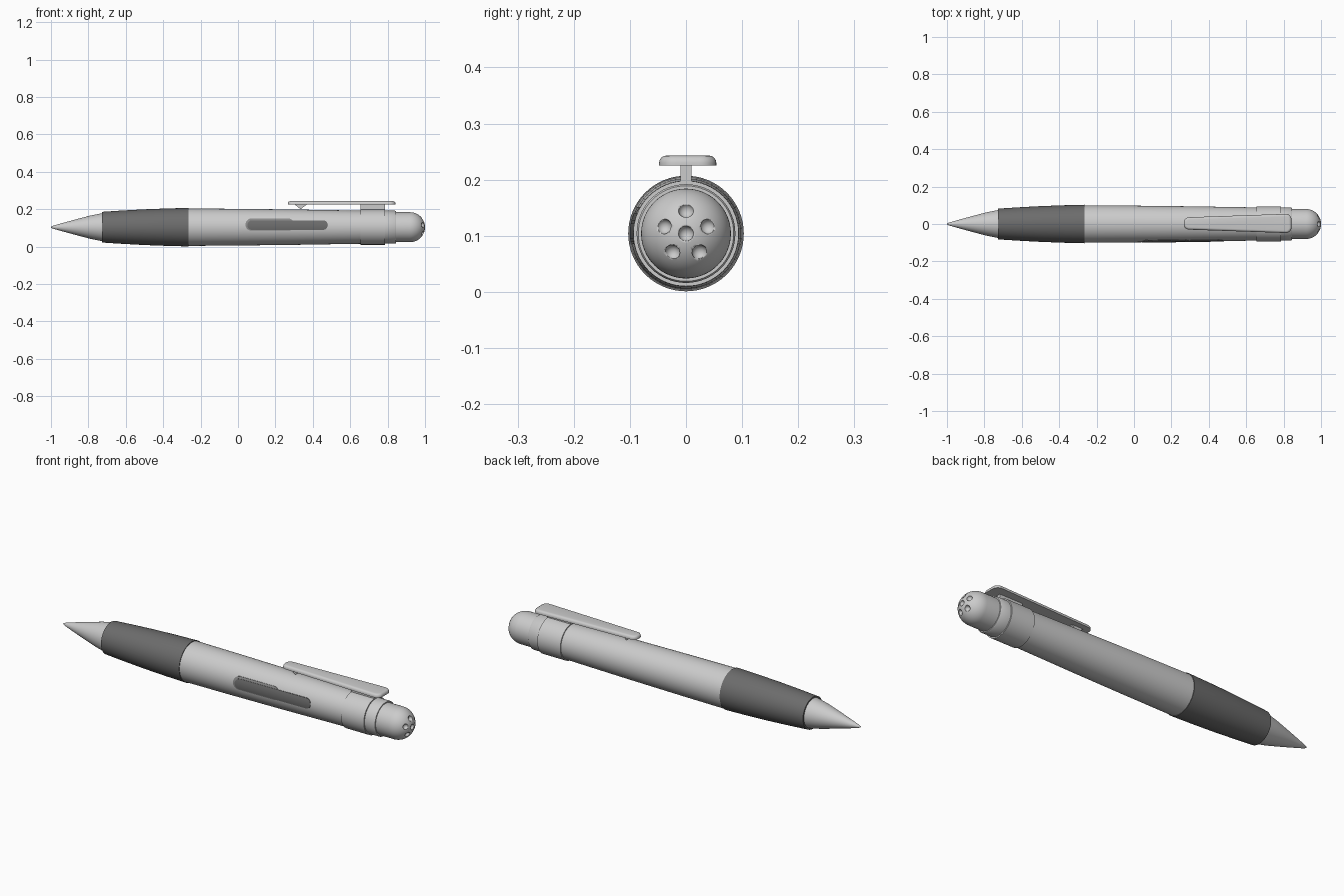
import bpy, bmesh
from math import pi, sin, cos, asin, sqrt

cube = bpy.data.objects.get("Cube")
if cube:
    bpy.data.objects.remove(cube, do_unlink=True)

AXIS_Z = 0.104


def material(name, value):
    m = bpy.data.materials.new(name)
    m.use_nodes = True
    colour = (value, value, value, 1)
    m.diffuse_color = colour
    m.node_tree.nodes["Principled BSDF"].inputs["Base Color"].default_value = colour
    return m


silver = material("silver", 0.6)
rubber = material("dark rubber", 0.15)
slot_grey = material("slot grey", 0.25)


def finish(name, bm, mat, angle=35):
    bmesh.ops.recalc_face_normals(bm, faces=bm.faces)
    mesh = bpy.data.meshes.new(name)
    bm.to_mesh(mesh)
    bm.free()
    mesh.materials.append(mat)
    obj = bpy.data.objects.new(name, mesh)
    bpy.context.collection.objects.link(obj)
    bpy.ops.object.select_all(action='DESELECT')
    obj.select_set(True)
    bpy.context.view_layer.objects.active = obj
    bpy.ops.object.shade_smooth_by_angle(angle=angle * pi / 180)
    return obj


def lathe(name, profile, mat, sides=64):
    """Turn (x, radius) points around the pen axis and close both ends."""
    bm = bmesh.new()
    rings = []
    for x, r in profile:
        rings.append([bm.verts.new((x, r * cos(2 * pi * i / sides),
                                    AXIS_Z + r * sin(2 * pi * i / sides)))
                      for i in range(sides)])
    for a, b in zip(rings, rings[1:]):
        for i in range(sides):
            j = (i + 1) % sides
            bm.faces.new((a[i], a[j], b[j], b[i]))
    bm.faces.new(rings[0])
    bm.faces.new(rings[-1])
    return finish(name, bm, mat)


def prism(name, outline, mat, half_width, y=0):
    """Extrude an (x, z) outline across y."""
    bm = bmesh.new()
    face = bm.faces.new([bm.verts.new((x, y - half_width, z)) for x, z in outline])
    ext = bmesh.ops.extrude_face_region(bm, geom=[face])
    bmesh.ops.translate(bm, vec=(0, 2 * half_width, 0),
                        verts=[v for v in ext["geom"] if isinstance(v, bmesh.types.BMVert)])
    return finish(name, bm, mat)


# Turned parts, from the point to the cap
lathe("writing_tip", [(-1, 0.003), (-0.985, 0.009), (-0.95, 0.019), (-0.87, 0.041),
                      (-0.79, 0.062), (-0.72, 0.076)], silver)
lathe("grip", [(-0.728, 0.076), (-0.728, 0.082), (-0.62, 0.089), (-0.5, 0.0955),
               (-0.38, 0.1), (-0.265, 0.103), (-0.265, 0.098)], rubber)
lathe("barrel", [(-0.27, 0.1), (0, 0.098), (0.3, 0.0945), (0.66, 0.0885)], silver)
lathe("clip_band", [(0.655, 0.086), (0.655, 0.094), (0.787, 0.094), (0.787, 0.086)], silver)
lathe("end_collar", [(0.78, 0.088), (0.84, 0.088), (0.845, 0.085), (0.845, 0.078)], silver)

DOME_R = 0.08
DOME_X = 0.92
dome = [(0.84, DOME_R)] + [(DOME_X + DOME_R * sin(t * pi / 30), DOME_R * cos(t * pi / 30))
                           for t in range(15)] + [(DOME_X + DOME_R, 0.001)]
cap = lathe("domed_cap", dome, silver)

# Six round dimples cut in the dome
bm = bmesh.new()
spots = [(0, 0)] + [(0.041 * sin(2 * pi * k / 5), 0.041 * cos(2 * pi * k / 5)) for k in range(5)]
for y, z in spots:
    x = DOME_X + sqrt(DOME_R ** 2 - y * y - z * z)
    ball = bmesh.ops.create_icosphere(bm, subdivisions=3, radius=0.0135)
    bmesh.ops.translate(bm, verts=ball["verts"], vec=(x, y, AXIS_Z + z))
cutter = finish("dimple_cutter", bm, silver)
cutter.hide_render = True
cut = cap.modifiers.new("dimples", 'BOOLEAN')
cut.operation = 'DIFFERENCE'
cut.solver = 'EXACT'
cut.object = cutter
bpy.context.view_layer.objects.active = cap
bpy.ops.object.modifier_apply(modifier=cut.name)
bpy.data.objects.remove(cutter, do_unlink=True)

# Clip: tapered plate with rounded corners and a softened top edge
CLIP_Y = 0.003
corners = [(0.295, -0.004, 0.029, pi), (0.812, -0.021, 0.03, 1.5 * pi),
           (0.812, 0.021, 0.03, 0), (0.295, 0.004, 0.029, 0.5 * pi)]
bm = bmesh.new()
base = [bm.verts.new((cx + r * cos(start + k * pi / 16),
                      CLIP_Y + cy + r * sin(start + k * pi / 16), 0.225))
        for cx, cy, r, start in corners for k in range(9)]
ext = bmesh.ops.extrude_face_region(bm, geom=[bm.faces.new(base)])
top = [v for v in ext["geom"] if isinstance(v, bmesh.types.BMVert)]
bmesh.ops.translate(bm, verts=top, vec=(0, 0, 0.018))
if not any(f.normal.z < -0.5 and len(f.verts) > 4 for f in bm.faces):
    bm.normal_update()
if len([f for f in bm.faces if len(f.verts) > 4]) < 2:
    bm.faces.new(base)
rim = [e for e in bm.edges if all(v.co.z > 0.24 for v in e.verts)]
bmesh.ops.bevel(bm, geom=rim, offset=0.013, segments=4, profile=0.5, affect='EDGES')
finish("clip", bm, silver)

# Stalk holding the clip, and the pinch wedge at its free end
prism("clip_stalk", [(0.655, 0.19), (0.787, 0.19), (0.787, 0.228), (0.655, 0.228)], silver, 0.0095)
prism("clip_wedge", [(0.30, 0.227), (0.335, 0.2), (0.37, 0.227)], silver, 0.009)


def slot_plate(name, x0, x1, z_mid, half_h, lift, mat):
    """Thin round-ended plate wrapped on the front of the barrel."""
    bm = bmesh.new()
    n, rows = 32, 8
    grid = []
    for i in range(n + 1):
        # Stations crowd together near the round ends
        x = (x0 + x1) / 2 - (x1 - x0) / 2 * cos(pi * i / n)
        d = min(half_h, x - x0, x1 - x)
        h = max(0.002, sqrt(max(0, half_h ** 2 - (half_h - d) ** 2)))
        r = 0.0945 + (0.3 - x) * 0.0143 + lift
        column = []
        for j in range(rows + 1):
            a = asin((z_mid - AXIS_Z + h * (2 * j / rows - 1)) / r)
            column.append(bm.verts.new((x, -r * cos(a), AXIS_Z + r * sin(a))))
        grid.append(column)
    for a, b in zip(grid, grid[1:]):
        for j in range(rows):
            bm.faces.new((a[j], b[j], b[j + 1], a[j + 1]))
    for f in bm.faces:
        f.normal_update()
    ext = bmesh.ops.extrude_face_region(bm, geom=bm.faces[:])
    bmesh.ops.translate(bm, vec=(0, 0.004, 0),
                        verts=[v for v in ext["geom"] if isinstance(v, bmesh.types.BMVert)])
    return finish(name, bm, mat)


# Window slot on the front of the barrel
slot_plate("slot_border", 0.04, 0.30, 0.118, 0.033, 0.001, slot_grey)
slot_plate("slot_window", 0.05, 0.48, 0.115, 0.026, 0.002, rubber)
